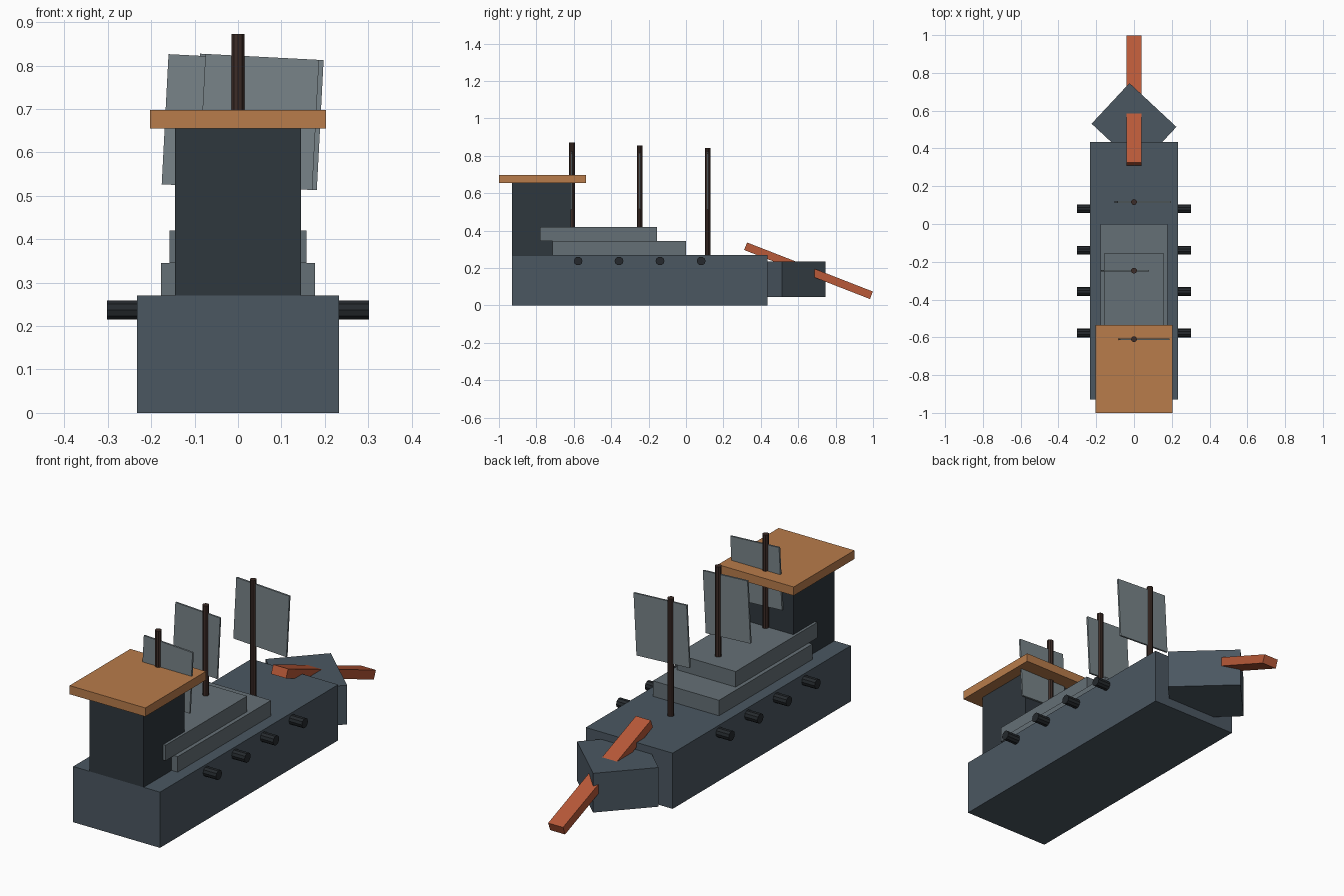
import bpy
from math import radians, pi

if "Cube" in bpy.data.objects:
    bpy.data.objects.remove(bpy.data.objects["Cube"])


def material(name, rgb):
    m = bpy.data.materials.new(name)
    m.diffuse_color = (*rgb, 1)
    m.use_nodes = True
    m.node_tree.nodes["Principled BSDF"].inputs["Base Color"].default_value = m.diffuse_color
    return m


SLATE = material("slate", (0.07, 0.095, 0.12))
DECK = material("deck_grey", (0.13, 0.16, 0.18))
DARK = material("dark_slate", (0.028, 0.038, 0.047))
TAN = material("tan_wood", (0.48, 0.2, 0.07))
RUST = material("rust_wood", (0.48, 0.1, 0.04))
BROWN = material("mast_brown", (0.045, 0.025, 0.02))
CLOTH = material("sail_grey", (0.19, 0.23, 0.25))
IRON = material("iron", (0.018, 0.022, 0.026))


def finish(name, mat):
    ob = bpy.context.object
    ob.name = name
    ob.data.materials.append(mat)
    return ob


def box(name, centre, size, mat, rot=(0, 0, 0)):
    bpy.ops.mesh.primitive_cube_add(size=1, location=centre, rotation=[radians(a) for a in rot])
    bpy.context.object.scale = size
    return finish(name, mat)


def block(name, half_x, y0, y1, z0, z1, mat):
    """Box centred on x = 0, given by its y and z limits."""
    return box(name, (0, (y0 + y1) / 2, (z0 + z1) / 2), (2 * half_x, y1 - y0, z1 - z0), mat)


def rod(name, centre, radius, length, mat, sides, rot=(0, 0, 0)):
    bpy.ops.mesh.primitive_cylinder_add(vertices=sides, radius=radius, depth=length,
                                        location=centre, rotation=rot)
    return finish(name, mat)


# Hull, stepped decks, stern cabin and its roof
block("hull", 0.233, -0.93, 0.435, 0, 0.27, SLATE)
block("lower_deck", 0.177, -0.715, 0.0, 0.27, 0.345, DECK)
block("upper_deck", 0.158, -0.78, -0.155, 0.345, 0.42, DECK)
block("stern_cabin", 0.145, -0.93, -0.615, 0.27, 0.655, DARK)
block("cabin_roof", 0.203, -1.0, -0.535, 0.655, 0.697, TAN)

# Bow block turned corner-first, pierced by the sloping bowsprit
box("bow", (0, 0.5225, 0.14), (0.294, 0.34, 0.19), SLATE, (0, 0, 47))
box("bowsprit", (0, 0.655, 0.185), (0.08, 0.722, 0.043), RUST, (-21.3, 0, 0))

# Masts with slightly tilted sails: y, mast top, sail centre x, sail width
for label, y, top, sx, width in [("rear", -0.61, 0.872, 0.048, 0.262),
                                 ("middle", -0.247, 0.856, -0.048, 0.24),
                                 ("fore", 0.116, 0.84, 0.047, 0.285)]:
    rod(label + "_mast", (0, y, (0.27 + top) / 2), 0.0155, top - 0.27, BROWN, 10)
    box(label + "_sail", (sx, y, 0.67), (width, 0.009, 0.3), CLOTH, (0, 3, 0))

# Cannons along both sides
for i, y in enumerate((0.081, -0.139, -0.358, -0.577)):
    for side, s in (("right", 1), ("left", -1)):
        rod(f"cannon_{side}_{i + 1}", (s * 0.251, y, 0.237), 0.0235, 0.102, IRON, 10, (0, pi / 2, 0))
